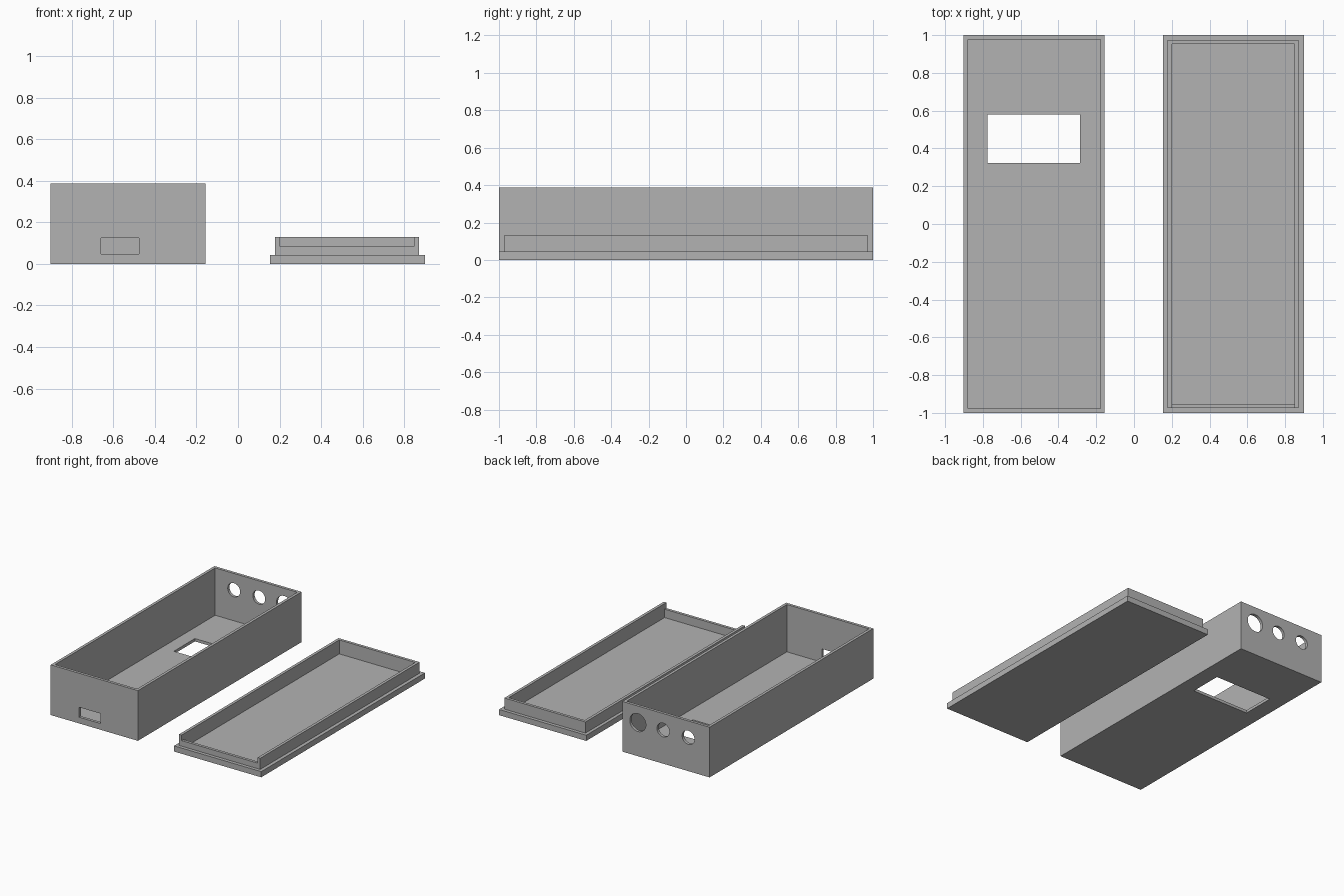
import bpy
import bmesh
from mathutils import Matrix, Vector

if "Cube" in bpy.data.objects:
    bpy.data.objects.remove(bpy.data.objects["Cube"], do_unlink=True)

# One plain grey for both parts
grey = bpy.data.materials.new("plain_grey")
grey.use_nodes = True
colour = (0.45, 0.45, 0.45, 1)
grey.diffuse_color = colour
grey.node_tree.nodes["Principled BSDF"].inputs["Base Color"].default_value = colour


def add_object(name, bm):
    mesh = bpy.data.meshes.new(name)
    bm.to_mesh(mesh)
    bm.free()
    mesh.materials.append(grey)
    obj = bpy.data.objects.new(name, mesh)
    bpy.context.collection.objects.link(obj)
    return obj


def block(name, low, high):
    """Box between two opposite corners."""
    low, high = Vector(low), Vector(high)
    bm = bmesh.new()
    place = Matrix.Translation((low + high) / 2) @ Matrix.Diagonal((*(high - low), 1))
    bmesh.ops.create_cube(bm, size=1, matrix=place)
    return add_object(name, bm)


def rod(name, centre, radius, length):
    """Cylinder lying along y."""
    bm = bmesh.new()
    place = Matrix.Translation(centre) @ Matrix.Rotation(1.5707963, 4, 'X')
    bmesh.ops.create_cone(bm, cap_ends=True, segments=48, radius1=radius,
                          radius2=radius, depth=length, matrix=place)
    return add_object(name, bm)


def combine(target, tool, operation='DIFFERENCE'):
    """Apply a boolean and discard the tool."""
    tool.hide_render = True
    mod = target.modifiers.new("combine", 'BOOLEAN')
    mod.operation = operation
    mod.solver = 'EXACT'
    mod.object = tool
    bpy.context.view_layer.objects.active = target
    bpy.ops.object.modifier_apply(modifier=mod.name)
    bpy.data.objects.remove(tool, do_unlink=True)


outer, inner = 0.902, 0.156     # x extents of each part, mirrored about the middle
wall = 0.022
box_top = 0.388
plate_top, lip_top = 0.044, 0.13
gap = 0.026                     # lip set in from the plate edge

# Open case
case = block("case", (-outer, -1, 0), (-inner, 1, box_top))
combine(case, block("cavity", (-outer + wall, -1 + wall, wall),
                    (-inner - wall, 1 - wall, box_top + 0.1)))

# Display window in the floor and connector slot in the front wall
combine(case, block("window", (-0.775, 0.323, -0.1), (-0.285, 0.58, 0.1)))
combine(case, block("slot", (-0.66, -1.1, 0.048), (-0.477, -0.93, 0.125)))

# Round holes in the back wall, one larger
for x, radius in ((-0.288, 0.069), (-0.505, 0.053), (-0.72, 0.053)):
    combine(case, rod("hole", (x, 1, 0.26), radius, 0.2))

# Lid: plate with a raised lip, hollowed out
lid = block("lid", (inner - 0.003, -1, 0), (outer - 0.003, 1, plate_top))
lip_low, lip_high = inner + gap - 0.004, outer - gap - 0.004
combine(lid, block("lip", (lip_low, -1 + gap, wall),
                   (lip_high, 1 - gap, lip_top)), 'UNION')
end = 1 - gap - wall
combine(lid, block("recess", (lip_low + wall, -end, wall),
                   (lip_high - wall, end, lip_top + 0.1)))

# Lowered front edge of the lip
combine(lid, block("notch", (lip_low + wall, -1.1, 0.087),
                   (lip_high - wall, -0.9, lip_top + 0.1)))

# Rounded hole walls, crisp edges elsewhere
bpy.ops.object.select_all(action='DESELECT')
case.select_set(True)
bpy.context.view_layer.objects.active = case
bpy.ops.object.shade_smooth_by_angle()
